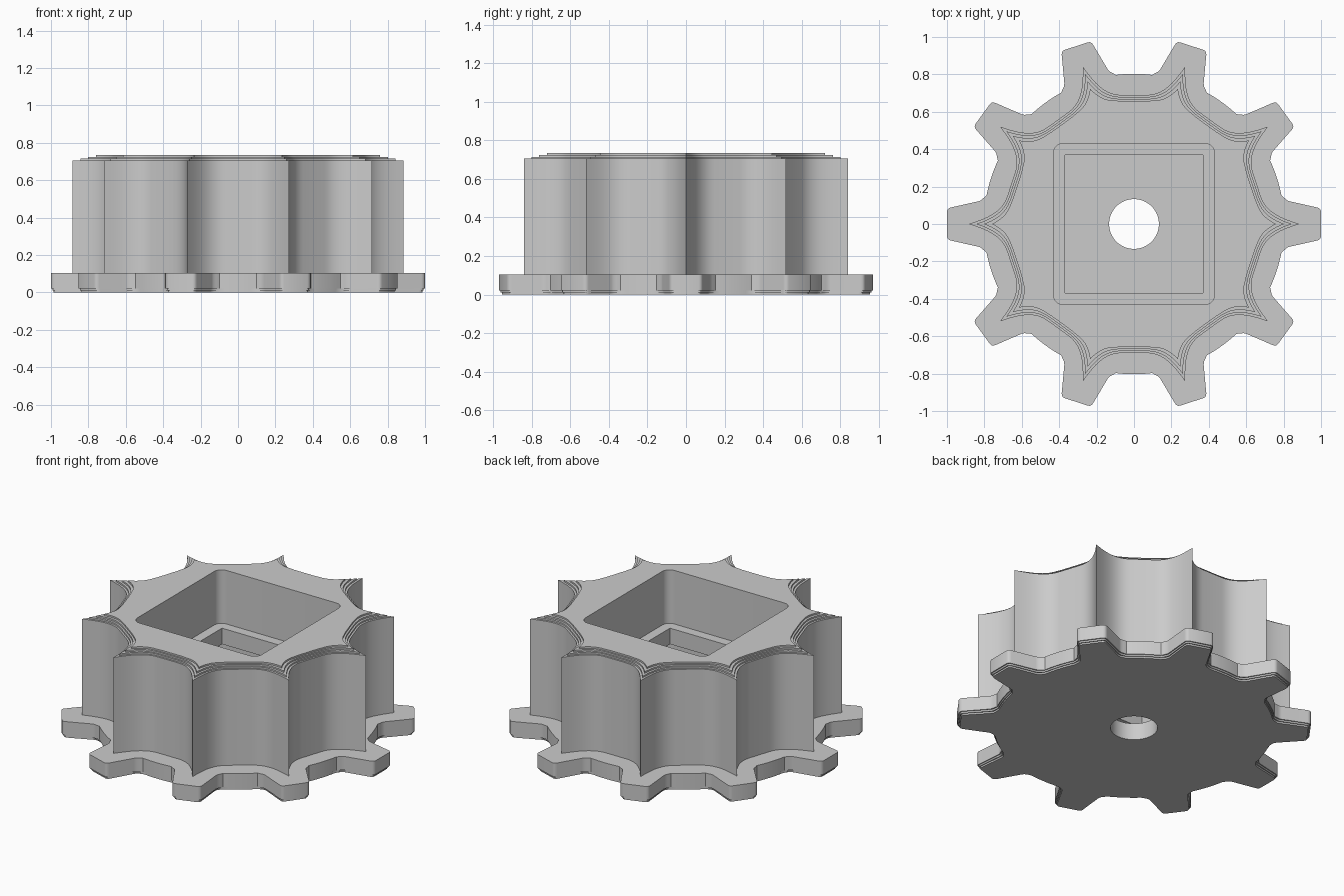
import bpy
import bmesh
from math import cos, sin, pi, radians
from mathutils import Vector
from mathutils.geometry import interpolate_bezier

if "Cube" in bpy.data.objects:
    bpy.data.objects.remove(bpy.data.objects["Cube"], do_unlink=True)

TEETH = 10
PLATE_TOP = 0.105
BODY_TOP = 0.735
STEP = 0.01

gray = bpy.data.materials.new("plain gray")
gray.use_nodes = True
gray.diffuse_color = (0.6, 0.6, 0.6, 1)
gray.node_tree.nodes["Principled BSDF"].inputs["Base Color"].default_value = (0.6, 0.6, 0.6, 1)


def polar(r, a):
    return Vector((r * cos(a), r * sin(a)))


def around(half):
    """Mirror half a tooth outline and repeat it around the axis."""
    mirrored = [Vector((p.x, -p.y)) for p in reversed(half[:-1]) if p.y > 1e-6]
    ring = []
    for i in range(TEETH):
        a = 2 * pi * i / TEETH
        for p in mirrored + half:
            ring.append((p.x * cos(a) - p.y * sin(a), p.x * sin(a) + p.y * cos(a)))
    return ring


def loft(name, layers):
    """Closed solid through a stack of (outline, height) layers."""
    bm = bmesh.new()
    rings = [[bm.verts.new((x, y, z)) for x, y in outline] for outline, z in layers]
    for low, high in zip(rings, rings[1:]):
        for i in range(len(low)):
            j = (i + 1) % len(low)
            bm.faces.new((low[i], low[j], high[j], high[i]))
    bm.faces.new(reversed(rings[0]))
    bm.faces.new(rings[-1])
    bmesh.ops.recalc_face_normals(bm, faces=bm.faces)
    mesh = bpy.data.meshes.new(name)
    bm.to_mesh(mesh)
    bm.free()
    mesh.materials.append(gray)
    obj = bpy.data.objects.new(name, mesh)
    bpy.context.collection.objects.link(obj)
    return obj


def square(half, radius=0.0, segments=8):
    """Square outline with optional rounded corners."""
    pts = []
    for k in range(4):
        c = polar((half - radius) * 2 ** 0.5, pi / 4 + k * pi / 2)
        if radius == 0:
            pts.append(c)
        else:
            pts += [c + polar(radius, k * pi / 2 + pi / 2 * s / segments)
                    for s in range(segments + 1)]
    return pts


def cut(obj, outline, low, high):
    """Subtract a prism from the object."""
    cutter = loft("cutter", [(outline, low), (outline, high)])
    cutter.hide_render = True
    mod = obj.modifiers.new("cut", "BOOLEAN")
    mod.operation = "DIFFERENCE"
    mod.solver = "EXACT"
    mod.object = cutter
    bpy.context.view_layer.objects.active = obj
    bpy.ops.object.modifier_apply(modifier=mod.name)
    bpy.data.objects.remove(cutter, do_unlink=True)


def smooth(obj):
    bpy.ops.object.select_all(action="DESELECT")
    obj.select_set(True)
    bpy.context.view_layer.objects.active = obj
    bpy.ops.object.shade_smooth_by_angle(angle=radians(30))


def plate_outline(step):
    """Toothed outline, drawn in slightly for each step."""
    half = [Vector(p) for p in ((1, 0.066), (0.997, 0.077), (0.99, 0.084), (0.98, 0.088),
                                (0.83, 0.122), (0.816, 0.128), (0.806, 0.138))]
    shrink = 0.007 * step
    half = [Vector((p.x * (1 - shrink), p.y * (1 - 7 * shrink))) for p in half]
    half += [polar(0.803 * (1 - shrink), radians(a)) for a in (11, 13, 14.5, 16, 18)]
    return around(half)


def body_outline(step):
    """Scalloped outline with sharp ridges, drawn in further at the ridges."""
    curve = interpolate_bezier(Vector((0.885, 0)), Vector((0.79, 0.03)),
                               Vector((0.706, 0.061)), Vector((0.678, 0.147)), 14)
    half = [Vector((p[0], p[1])) for p in curve] + [polar(0.69, pi / TEETH)]
    shrunk = []
    for p in half:
        ridge = max(0, (p.x - 0.69) / 0.195)
        shrunk.append(p * (1 - 0.011 * step * (1 + 2.8 * ridge) / p.length))
    return around(shrunk)


# Toothed base plate with a stepped lower edge and a round centre hole
layers = []
for step in (2, 1, 0):
    low = (2 - step) * STEP
    high = low + STEP if step else PLATE_TOP
    layers += [(plate_outline(step), low), (plate_outline(step), high)]
plate = loft("base_plate", layers)
cut(plate, [polar(0.133, 2 * pi * i / 64) for i in range(64)], -0.1, 0.3)
smooth(plate)

# Scalloped body with a stepped upper edge
layers = []
for step in range(4):
    high = BODY_TOP - (3 - step) * STEP
    low = high - STEP if step else PLATE_TOP
    layers += [(body_outline(step), low), (body_outline(step), high)]
body = loft("scalloped_body", layers)

# Square pocket, the lip below it and the cavity under the lip
cut(body, square(0.43, 0.05), 0.40, 0.9)
cut(body, square(0.43, 0.05), 0.0, 0.30)
cut(body, square(0.37), 0.2, 0.5)
smooth(body)
